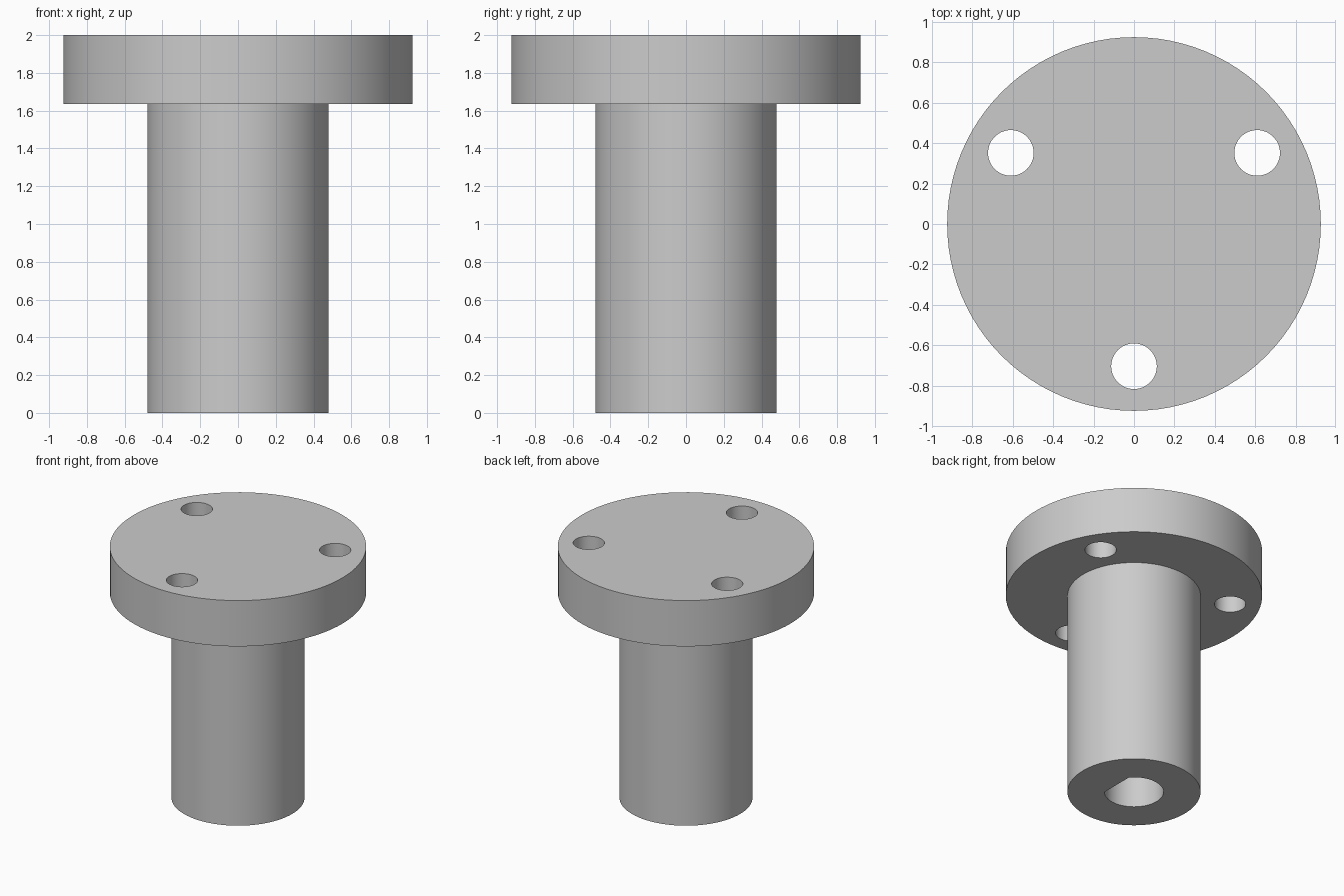
import bpy, bmesh
from math import radians, sin, cos, tau
from mathutils import Matrix

if "Cube" in bpy.data.objects:
    bpy.data.objects.remove(bpy.data.objects["Cube"])

FLANGE_R, SHAFT_R, FLANGE_Z, TOP = 0.925, 0.48, 1.635, 2.0
BOLT_CIRCLE, BOLT_R = 0.704, 0.113
BORE_R, FLAT_X = 0.213, 0.163

grey = bpy.data.materials.new("plain grey")
grey.use_nodes = True
colour = (0.6, 0.6, 0.6, 1)
grey.diffuse_color = colour
grey.node_tree.nodes["Principled BSDF"].inputs["Base Color"].default_value = colour


def make_object(name, bm):
    bmesh.ops.recalc_face_normals(bm, faces=bm.faces)
    mesh = bpy.data.meshes.new(name)
    bm.to_mesh(mesh)
    bm.free()
    mesh.materials.append(grey)
    obj = bpy.data.objects.new(name, mesh)
    bpy.context.collection.objects.link(obj)
    return obj


def cylinder(bm, radius, z0, z1, x=0, y=0, sides=64):
    place = Matrix.Translation((x, y, (z0 + z1) / 2))
    bmesh.ops.create_cone(bm, cap_ends=True, segments=sides, radius1=radius,
                          radius2=radius, depth=z1 - z0, matrix=place)


# Flange and shaft turned as one solid body
bm = bmesh.new()
profile = [(SHAFT_R, 0), (SHAFT_R, FLANGE_Z), (FLANGE_R, FLANGE_Z), (FLANGE_R, TOP)]
sides = 96
rings = [[bm.verts.new((r * cos(tau * i / sides), r * sin(tau * i / sides), z))
          for i in range(sides)] for r, z in profile]
for low, high in zip(rings, rings[1:]):
    for i in range(sides):
        j = (i + 1) % sides
        bm.faces.new((low[i], low[j], high[j], high[i]))
bm.faces.new(rings[0])
bm.faces.new(rings[-1])
hub = make_object("flanged_shaft", bm)

# Three bolt holes through the flange
bm = bmesh.new()
for angle in (30, 150, 270):
    a = radians(angle)
    cylinder(bm, BOLT_R, FLANGE_Z - 0.1, TOP + 0.1,
             BOLT_CIRCLE * cos(a), BOLT_CIRCLE * sin(a), 48)
bolt_cutter = make_object("bolt_hole_cutter", bm)

# Blind D-shaped bore up the shaft, flat on the +x side
bm = bmesh.new()
cylinder(bm, BORE_R, -0.1, FLANGE_Z)
cut = bmesh.ops.bisect_plane(bm, geom=bm.verts[:] + bm.edges[:] + bm.faces[:],
                             plane_co=(FLAT_X, 0, 0), plane_no=(1, 0, 0),
                             clear_outer=True)
rim = [e for e in cut["geom_cut"] if isinstance(e, bmesh.types.BMEdge)]
bmesh.ops.edgeloop_fill(bm, edges=rim)
bore_cutter = make_object("bore_cutter", bm)

# Cut the holes, then discard the cutters
bpy.ops.object.select_all(action="DESELECT")
bpy.context.view_layer.objects.active = hub
hub.select_set(True)
for cutter in (bolt_cutter, bore_cutter):
    mod = hub.modifiers.new(cutter.name, "BOOLEAN")
    mod.operation, mod.solver, mod.object = "DIFFERENCE", "EXACT", cutter
    bpy.ops.object.modifier_apply(modifier=mod.name)
    bpy.data.objects.remove(cutter)

bpy.ops.object.shade_smooth_by_angle(angle=radians(30))
